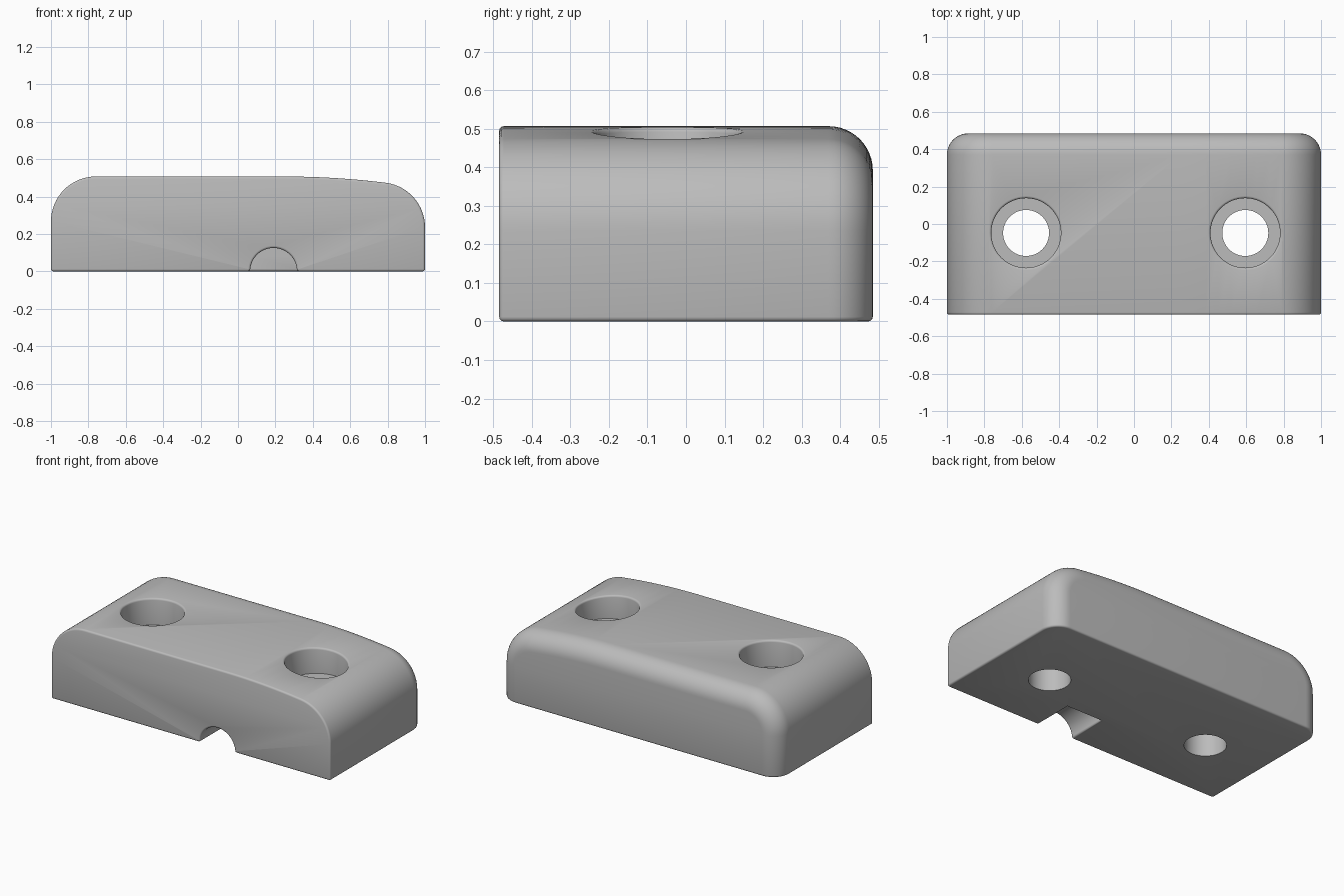
import bpy, bmesh, math

if "Cube" in bpy.data.objects:
    bpy.data.objects.remove(bpy.data.objects["Cube"], do_unlink=True)

HALF_Y, TOP = 0.485, 0.507
CORNER, BACK_R, EDGE_R = 0.24, 0.115, 0.012
HOLE_Y = -0.048

grey = bpy.data.materials.new("plain_grey")
grey.use_nodes = True
grey.diffuse_color = (0.5, 0.5, 0.5, 1)
grey.node_tree.nodes["Principled BSDF"].inputs["Base Color"].default_value = (0.5, 0.5, 0.5, 1)


def profile(d):
    """Front outline moved inwards by d, the base staying on the ground."""
    r = CORNER - d
    pts = [(-1 + d, 0)]
    for i in range(17):                       # left shoulder
        a = math.pi - math.pi / 2 * i / 16
        pts.append((CORNER - 1 + r * math.cos(a), TOP - CORNER + r * math.sin(a)))
    for i in range(9):                        # gently drooping crown
        t = 0.25 + 0.54 * i / 8
        slope = math.atan(0.23 * (t - 0.25))
        z = TOP - 0.115 * (t - 0.25) ** 2
        pts.append((t - d * math.sin(slope), z - d * math.cos(slope)))
    cx, cz = 1 - CORNER, pts[-1][1] + d * math.cos(slope) - CORNER * math.cos(slope)
    for i in range(1, 17):                    # right shoulder
        a = (math.pi / 2 - slope) * (1 - i / 16)
        pts.append((cx + r * math.cos(a), cz + r * math.sin(a)))
    pts.append((1 - d, 0))
    return pts


def new_object(name, bm):
    bmesh.ops.recalc_face_normals(bm, faces=bm.faces)
    mesh = bpy.data.meshes.new(name)
    bm.to_mesh(mesh)
    bm.free()
    ob = bpy.data.objects.new(name, mesh)
    bpy.context.collection.objects.link(ob)
    mesh.materials.append(grey)
    return ob


def cylinder(name, radius, length, centre, along_y=False):
    bm = bmesh.new()
    bmesh.ops.create_cone(bm, cap_ends=True, segments=64, radius1=radius,
                          radius2=radius, depth=length)
    ob = new_object(name, bm)
    ob.location = centre
    ob.rotation_euler.x = math.pi / 2 if along_y else 0
    return ob


def cut(target, cutters):
    for c in cutters:
        mod = target.modifiers.new("cut", "BOOLEAN")
        mod.operation, mod.solver, mod.object = "DIFFERENCE", "EXACT", c
    bpy.context.view_layer.update()
    result = bpy.data.meshes.new_from_object(
        target.evaluated_get(bpy.context.evaluated_depsgraph_get()))
    target.modifiers.clear()
    target.data = result
    for c in cutters:
        bpy.data.objects.remove(c, do_unlink=True)


# Body: the outline lofted front to back, rounding over at the back
stations = [(-HALF_Y, 0)]
for i in range(13):
    a = math.pi / 2 * i / 12
    stations.append((HALF_Y - BACK_R + BACK_R * math.sin(a), BACK_R * (1 - math.cos(a))))
bm = bmesh.new()
rings = [[bm.verts.new((x, y, z)) for x, z in profile(d)] for y, d in stations]
for a, b in zip(rings, rings[1:]):
    for i in range(len(a) - 1):
        bm.faces.new((a[i], a[i + 1], b[i + 1], b[i]))
bm.faces.new(rings[0])
bm.faces.new(rings[-1])
bm.faces.new([r[0] for r in rings] + [r[-1] for r in reversed(rings)])
body = new_object("mounting_block", bm)

# Counterbores and the half-round cable notch
cut(body, [cylinder("bore", 0.186, 0.4, (x, HOLE_Y, 0.535)) for x in (-0.577, 0.595)]
    + [cylinder("notch", 0.125, 0.53, (0.19, -HALF_Y, 0), True)])

# Soften every outer sharp edge
bm = bmesh.new()
bm.from_mesh(body.data)
bmesh.ops.remove_doubles(bm, verts=bm.verts, dist=0.0002)
sharp = [e for e in bm.edges if e.is_manifold and e.is_convex
         and e.calc_face_angle() > math.radians(40)]
bmesh.ops.bevel(bm, geom=sharp, offset=EDGE_R, offset_type="OFFSET", segments=3,
                profile=0.5, affect="EDGES", clamp_overlap=False)
bm.to_mesh(body.data)
bm.free()

# Screw holes right through
cut(body, [cylinder("drill", 0.123, 1.4, (x, HOLE_Y, 0.3)) for x in (-0.577, 0.595)])

bpy.context.view_layer.objects.active = body
body.select_set(True)
bpy.ops.object.shade_smooth_by_angle(angle=math.radians(35))
